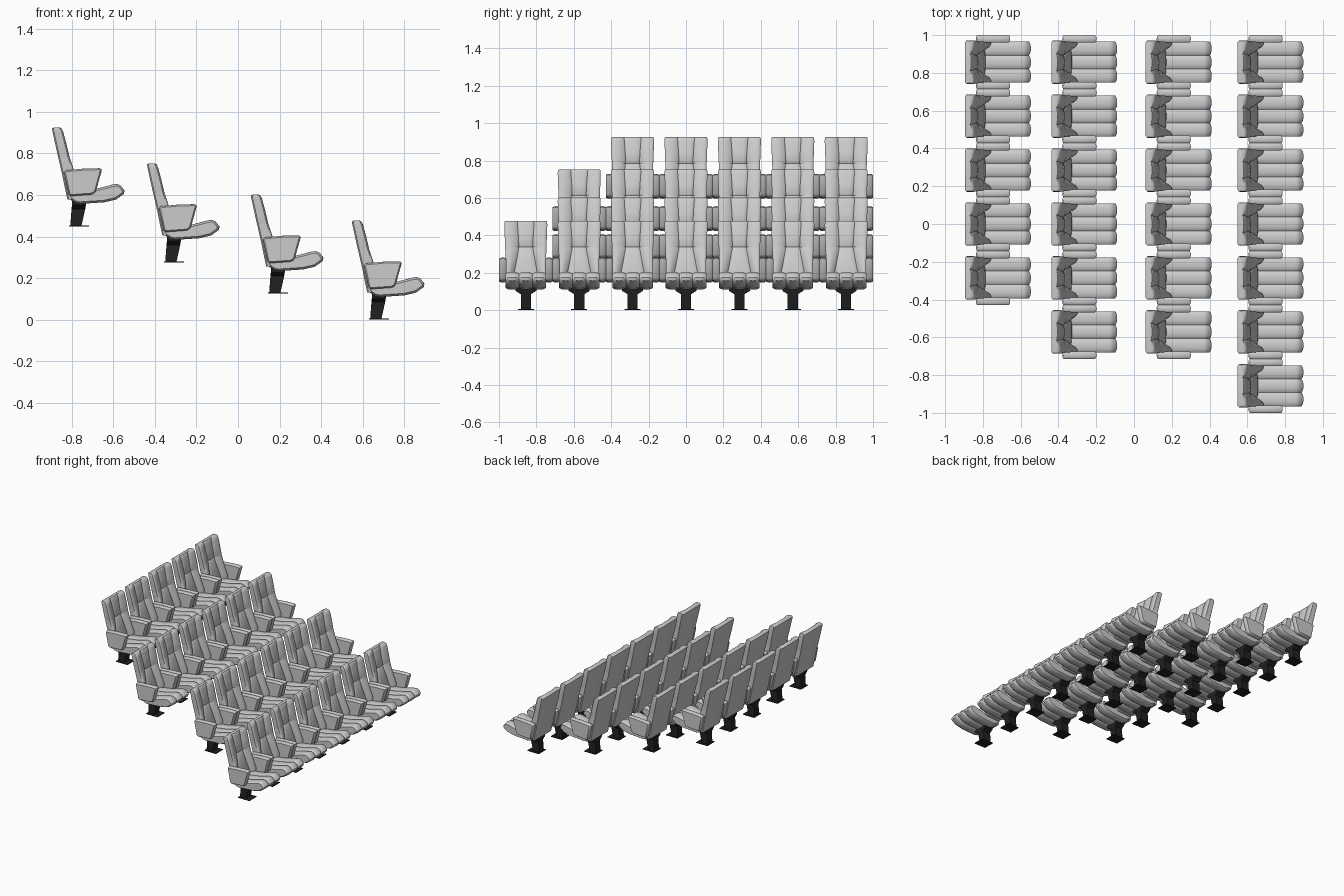
import bpy, bmesh, math
from mathutils import Vector

if "Cube" in bpy.data.objects:
    bpy.data.objects.remove(bpy.data.objects["Cube"])

# Rows: x shift, z shift, number of seats (counted from +y end)
ROWS = [(-1.443, 0.448, 5), (-0.986, 0.275, 6), (-0.486, 0.125, 6), (0.0, 0.0, 7)]
PITCH, FIRST_Y = 0.2855, 0.8565

dark = bpy.data.materials.new("dark_metal")
dark.diffuse_color = (0.015, 0.015, 0.015, 1)
dark.use_nodes = True
dark.node_tree.nodes["Principled BSDF"].inputs["Base Color"].default_value = dark.diffuse_color


def loft(bm, rings):
    """Skin a list of equal-length closed rings and cap both ends."""
    loops = [[bm.verts.new(p) for p in r] for r in rings]
    n = len(loops[0])
    for a, b in zip(loops, loops[1:]):
        for i in range(n):
            j = (i + 1) % n
            bm.faces.new((a[i], a[j], b[j], b[i]))
    bm.faces.new(loops[0][::-1])
    bm.faces.new(loops[-1])


def inset(poly, d):
    """Offset a clockwise x/z outline inwards by d."""
    pts, out = [Vector(p) for p in poly], []
    for i, p in enumerate(pts):
        e1 = (p - pts[i - 1]).normalized()
        e2 = (pts[(i + 1) % len(pts)] - p).normalized()
        n1, n2 = Vector((e1.y, -e1.x)), Vector((e2.y, -e2.x))
        m = (n1 + n2).normalized()
        out.append(p + m * d / max(0.5, m.dot(n1)))
    return out


def pillow(bm, poly, yc, hw, depth, us, power):
    """Side outline stretched along y with puffed, rounded ends."""
    rings = []
    for u in us:
        q = inset(poly, depth * abs(u) ** power)
        rings.append([(p.x, yc + u * hw, p.y) for p in q])
    loft(bm, rings)


def finish(name, bm, mat=None, angle=40):
    bmesh.ops.recalc_face_normals(bm, faces=bm.faces[:])
    me = bpy.data.meshes.new(name)
    bm.to_mesh(me)
    bm.free()
    ob = bpy.data.objects.new(name, me)
    bpy.context.collection.objects.link(ob)
    if mat:
        me.materials.append(mat)
    bpy.ops.object.select_all(action='DESELECT')
    ob.select_set(True)
    bpy.context.view_layer.objects.active = ob
    bpy.ops.object.shade_smooth_by_angle(angle=math.radians(angle))
    return ob


# Seat cushion: three padded strips
bm = bmesh.new()
seat = [(0.622, 0.155), (0.66, 0.167), (0.757, 0.181), (0.8415, 0.203), (0.862, 0.205),
        (0.878, 0.198), (0.897, 0.174), (0.894, 0.157), (0.856, 0.130), (0.80, 0.117),
        (0.683, 0.109), (0.66, 0.113), (0.635, 0.130)]
for yc in (-0.072, 0, 0.072):
    pillow(bm, seat, yc, 0.0365, 0.010, (-1, -0.9, -0.7, -0.35, 0, 0.35, 0.7, 0.9, 1), 3)
cushion = finish("seat_cushion", bm)

# Backrest: z, rear x, centre x, bolster x, centre half width, half width
LEVELS = [(0.130, 0.622, 0.655, 0.675, 0.066, 0.106), (0.190, 0.609, 0.652, 0.687, 0.064, 0.107),
          (0.250, 0.597, 0.637, 0.660, 0.052, 0.108), (0.329, 0.579, 0.617, 0.635, 0.038, 0.110),
          (0.337, 0.577, 0.610, 0.632, 0.037, 0.110), (0.345, 0.575, 0.614, 0.630, 0.037, 0.111),
          (0.400, 0.563, 0.602, 0.617, 0.040, 0.113), (0.455, 0.551, 0.589, 0.602, 0.044, 0.115),
          (0.471, 0.548, 0.583, 0.596, 0.045, 0.114), (0.477, 0.556, 0.577, 0.586, 0.045, 0.111)]
bm = bmesh.new()
rings = []
for z, xb, xc, xs, wc, w in LEVELS:
    s = w - wc
    half = [(xc + 0.003, wc * 0.5), (xc + 0.001, wc * 0.88), (xc - 0.003, wc),
            (xc + 0.003, wc + 0.08 * s), (xc * 0.3 + xs * 0.7, wc + 0.4 * s),
            (xs, wc + 0.75 * s), (xs - 0.002, wc + 0.92 * s), (xs - 0.008, w),
            (xb + 0.007, w), (xb, w - 0.009)]
    right = [(x, y, z) for x, y in half]
    left = [(x, -y, z) for x, y in reversed(half)]
    rings.append([(xc + 0.004, 0, z)] + right + left)
loft(bm, rings)
back = finish("backrest", bm)

# Padded armrest panels on both sides
bm = bmesh.new()
arm = [(0.606, 0.262), (0.614, 0.271), (0.70, 0.279), (0.778, 0.281), (0.787, 0.275),
       (0.786, 0.265), (0.760, 0.172), (0.752, 0.161), (0.738, 0.154), (0.64, 0.147), (0.628, 0.155)]
for side in (-1, 1):
    pillow(bm, arm, side * 0.1235, 0.020, 0.007, (-1, -0.85, -0.5, 0, 0.5, 0.85, 1), 3)
arms = finish("armrests", bm)

# Pedestal: floor plate, column and flared bracket
bm = bmesh.new()
for sections in (
    [(0.0, 0.630, 0.727, 0.043), (0.005, 0.630, 0.727, 0.043)],
    [(0.004, 0.636, 0.690, 0.027), (0.085, 0.642, 0.708, 0.027),
     (0.103, 0.644, 0.711, 0.056), (0.135, 0.644, 0.715, 0.056)],
):
    loft(bm, [[(a, -h, z), (b, -h, z), (b, h, z), (a, h, z)] for z, a, b, h in sections])
pedestal = finish("pedestal", bm, dark, 20)

# Repeat the seat along each stepped row
parts = (cushion, back, arms, pedestal)
for r, (dx, dz, count) in enumerate(ROWS):
    for i in range(count):
        for part in parts:
            ob = part.copy()
            ob.name = f"{part.data.name}_row{r + 1}_{i + 1}"
            ob.location = (dx, FIRST_Y - i * PITCH, dz)
            bpy.context.collection.objects.link(ob)
for part in parts:
    bpy.data.objects.remove(part)
